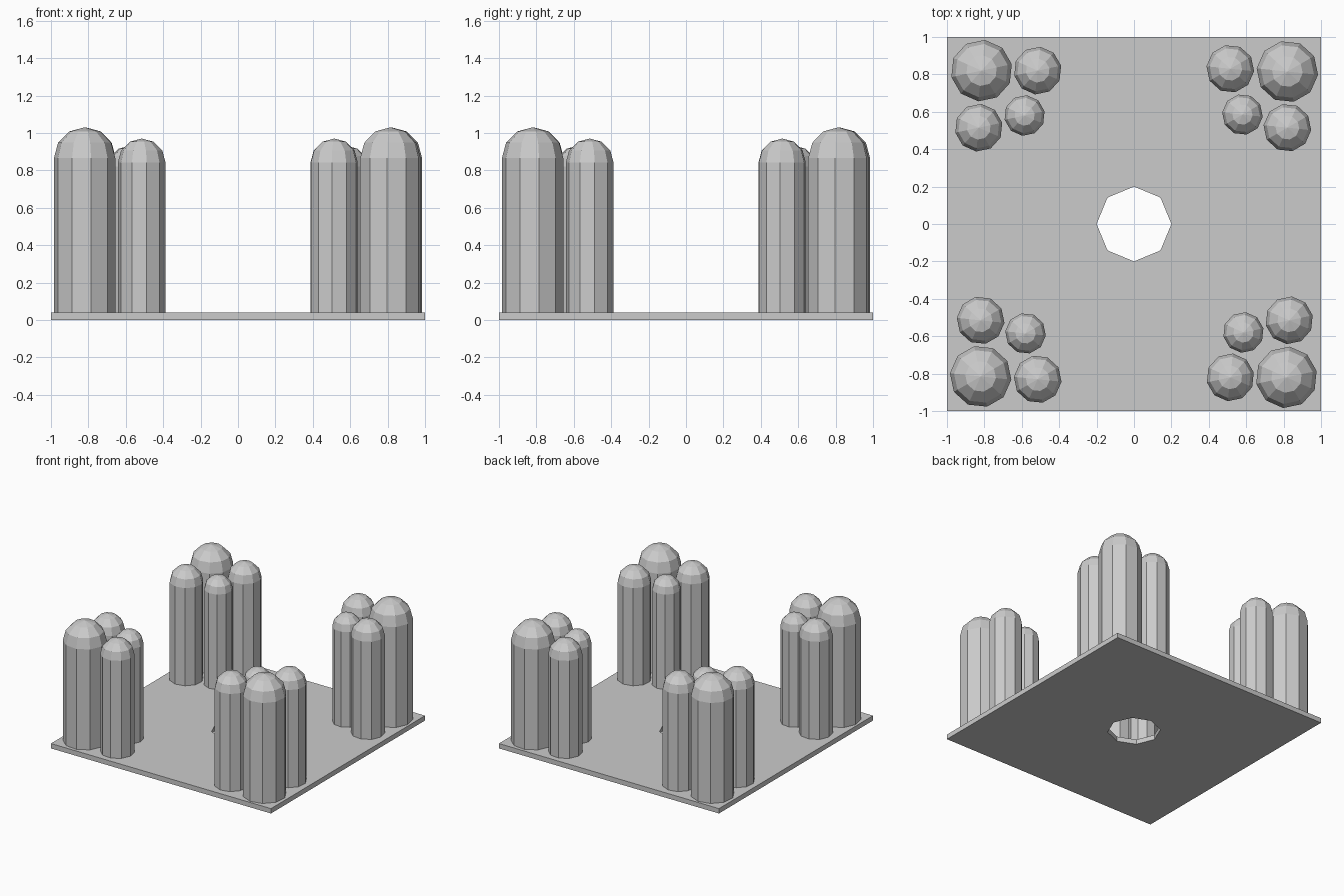
import bpy, bmesh
from math import sin, cos, pi, radians
from mathutils import Matrix, Vector

if "Cube" in bpy.data.objects:
    bpy.data.objects.remove(bpy.data.objects["Cube"])

PLATE_TOP = 0.04
SIDES = 10


def finish(bm, name):
    bmesh.ops.remove_doubles(bm, verts=bm.verts, dist=1e-4)
    bmesh.ops.recalc_face_normals(bm, faces=bm.faces)
    mesh = bpy.data.meshes.new(name)
    bm.to_mesh(mesh)
    bm.free()
    obj = bpy.data.objects.new(name, mesh)
    bpy.context.collection.objects.link(obj)
    return obj


def base_plate():
    # square plate around an octagonal hole, one sector per hole side
    bm = bmesh.new()
    faces = []
    for i in range(8):
        pts = []
        for a in (i * pi / 4, (i + 1) * pi / 4):
            d = Vector((cos(a), sin(a), 0))
            pts.append((d * 0.2, d / max(abs(d.x), abs(d.y))))
        (in0, out0), (in1, out1) = pts
        faces.append(bm.faces.new([bm.verts.new(p) for p in (in0, out0, out1, in1)]))
    bmesh.ops.remove_doubles(bm, verts=bm.verts, dist=1e-4)
    ext = bmesh.ops.extrude_face_region(bm, geom=bm.faces[:], use_keep_orig=True)
    top = [g for g in ext["geom"] if isinstance(g, bmesh.types.BMVert)]
    bmesh.ops.translate(bm, verts=top, vec=(0, 0, PLATE_TOP))
    return finish(bm, "base_plate")


def domed_pillar(name, loc, radius, height, phase):
    # lathe a low-poly shaft with a three-band hemispherical cap
    bm = bmesh.new()
    shoulder = height - radius
    profile = [(0, PLATE_TOP), (radius, PLATE_TOP)]
    profile += [(radius * cos(k * pi / 6), shoulder + radius * sin(k * pi / 6)) for k in range(3)]
    profile.append((0, height))
    verts = [bm.verts.new((r, 0, z)) for r, z in profile]
    edges = [bm.edges.new(pair) for pair in zip(verts, verts[1:])]
    bmesh.ops.spin(bm, geom=verts + edges, cent=(0, 0, 0), axis=(0, 0, 1),
                   angle=2 * pi, steps=SIDES, use_merge=False)
    bmesh.ops.rotate(bm, verts=bm.verts, cent=(0, 0, 0),
                     matrix=Matrix.Rotation(phase, 3, "Z"))
    obj = finish(bm, name)
    obj.location = loc
    return obj


base_plate()

# front-left cluster: name, x, y, radius, height
CLUSTER = [
    ("large_pillar", -0.82, -0.815, 0.165, 1.03),
    ("medium_pillar_a", -0.515, -0.83, 0.128, 0.97),
    ("medium_pillar_b", -0.82, -0.515, 0.128, 0.97),
    ("small_pillar", -0.58, -0.585, 0.109, 0.93),
]

# repeat the cluster at every corner by quarter turns
for q, corner in enumerate(("front_left", "front_right", "back_right", "back_left")):
    turn = Matrix.Rotation(q * pi / 2, 3, "Z")
    for part, x, y, r, h in CLUSTER:
        domed_pillar(f"{corner}_{part}", turn @ Vector((x, y, 0)), r, h,
                     radians(-78) + q * pi / 2)
